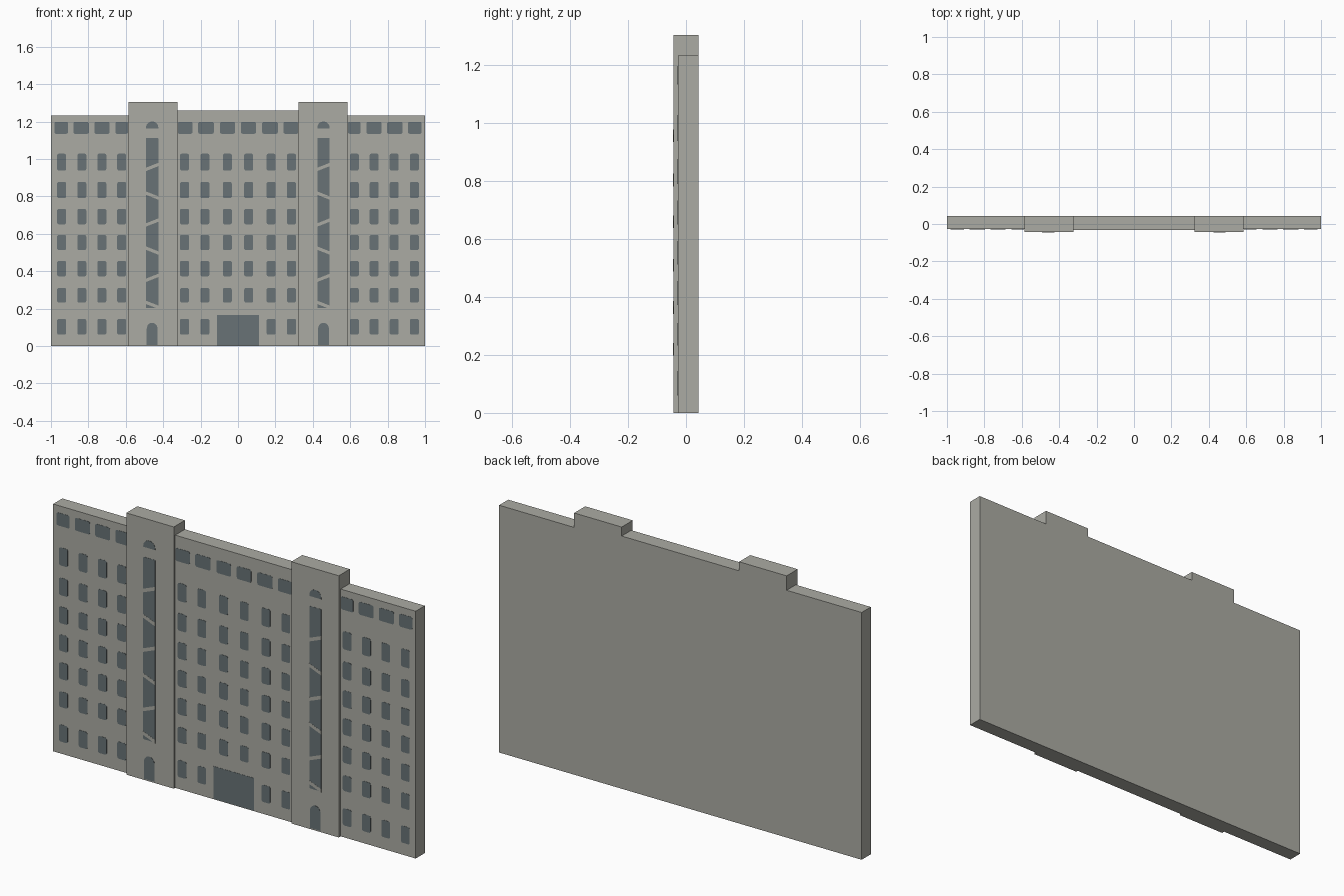
import bpy
import bmesh
from math import cos, sin, pi

if "Cube" in bpy.data.objects:
    bpy.data.objects.remove(bpy.data.objects["Cube"])

BACK = 0.044
WING, CENTRE, TOWER = -0.028, -0.032, -0.043   # front planes
PLATE = 0.001


def material(name, rgb):
    m = bpy.data.materials.new(name)
    m.use_nodes = True
    m.diffuse_color = (*rgb, 1)
    m.node_tree.nodes["Principled BSDF"].inputs["Base Color"].default_value = (*rgb, 1)
    return m


concrete = material("warm grey concrete", (0.41, 0.41, 0.37))
glass = material("slate glass", (0.14, 0.17, 0.18))


def build(name, outlines, front, back, mat):
    """Extrude flat (x, z) outlines from the front plane to the back plane."""
    bm = bmesh.new()
    for pts in outlines:
        face = bm.faces.new([bm.verts.new((x, front, z)) for x, z in pts])
        ext = bmesh.ops.extrude_face_region(bm, geom=[face], use_keep_orig=True)
        for v in ext["geom"]:
            if isinstance(v, bmesh.types.BMVert):
                v.co.y = back
    bmesh.ops.recalc_face_normals(bm, faces=bm.faces[:])
    mesh = bpy.data.meshes.new(name)
    bm.to_mesh(mesh)
    bm.free()
    mesh.materials.append(mat)
    obj = bpy.data.objects.new(name, mesh)
    bpy.context.collection.objects.link(obj)
    return obj


def rect(x0, x1, z0, z1):
    return [(x0, z0), (x1, z0), (x1, z1), (x0, z1)]


def rounded(x0, x1, z0, z1, r=0.009):
    corners = [(x1 - r, z1 - r), (x0 + r, z1 - r), (x0 + r, z0 + r), (x1 - r, z0 + r)]
    return [(cx + r * cos((q + k / 3) * pi / 2), cz + r * sin((q + k / 3) * pi / 2))
            for q, (cx, cz) in enumerate(corners) for k in range(4)]


def arch(cx, half, z0, spring, rise):
    pts = [(cx + half * cos(k * pi / 10), spring + rise * sin(k * pi / 10)) for k in range(11)]
    if z0 < spring:
        pts += [(cx - half, z0), (cx + half, z0)]
    return pts


def both(outlines):
    return outlines + [[(-x, z) for x, z in o] for o in outlines]


def plates(name, outlines, wall, mat=glass, lift=PLATE):
    build(name, outlines, wall - lift, wall + PLATE, mat)


# Building masses
build("central_block", [rect(-0.324, 0.324, 0, 1.26)], CENTRE, BACK, concrete)
for side, s in (("left", 1), ("right", -1)):
    build(side + "_wing", [rect(*sorted((s * 0.585, s)), 0, 1.233)], WING, BACK, concrete)
    build(side + "_tower", [rect(*sorted((s * 0.324, s * 0.586)), 0, 1.305)], TOWER, BACK, concrete)

# Regular window grid
rows = [(0.06, 0.145), (0.232, 0.31), (0.372, 0.455), (0.512, 0.594),
        (0.65, 0.733), (0.79, 0.877), (0.938, 1.028)]
HALF = 0.024


def grid(columns, floors):
    return [rounded(x - HALF, x + HALF, a, b) for x in columns for a, b in floors]


plates("wing_windows", both(grid((0.622, 0.728, 0.835, 0.943), rows)), WING)
plates("central_windows",
       both(grid((0.286, 0.177), rows) + grid((0.057,), rows[1:])), CENTRE)

# Wide attic windows
attic = (1.134, 1.198)
plates("wing_attic_windows",
       both([rounded(a, b, *attic) for a, b in
             ((0.588, 0.656), (0.686, 0.768), (0.797, 0.88), (0.909, 0.982))]), WING)
plates("central_attic_windows",
       both([rounded(a, b, *attic) for a, b in
             ((0.016, 0.096), (0.129, 0.213), (0.243, 0.322))]), CENTRE)

# Main entrance
plates("main_entrance", [rect(-0.112, 0.112, 0.003, 0.165)], CENTRE)

# Tower doors, stair windows and arched lights
for side, cx in (("left", 0.457), ("right", -0.459)):
    plates(side + "_tower_door", [arch(cx, 0.029, 0.006, 0.092, 0.032)], TOWER)
    plates(side + "_stair_window", [rounded(cx - 0.033, cx + 0.033, 0.203, 1.112, 0.004)], TOWER)
    plates(side + "_arched_light", [arch(cx, 0.033, 1.162, 1.168, 0.032)], TOWER)
    # Alternating stair flights crossing the tall glazing
    flights = []
    for k, z in enumerate((0.957, 0.804, 0.66, 0.51, 0.364, 0.22)):
        tilt = 0.013 if k % 2 == 0 else -0.013
        x0, x1, t = cx - 0.033, cx + 0.033, 0.009
        flights.append([(x0, z - tilt - t), (x1, z + tilt - t),
                        (x1, z + tilt + t), (x0, z - tilt + t)])
    plates(side + "_stair_flights", flights, TOWER, concrete, PLATE * 1.6)
